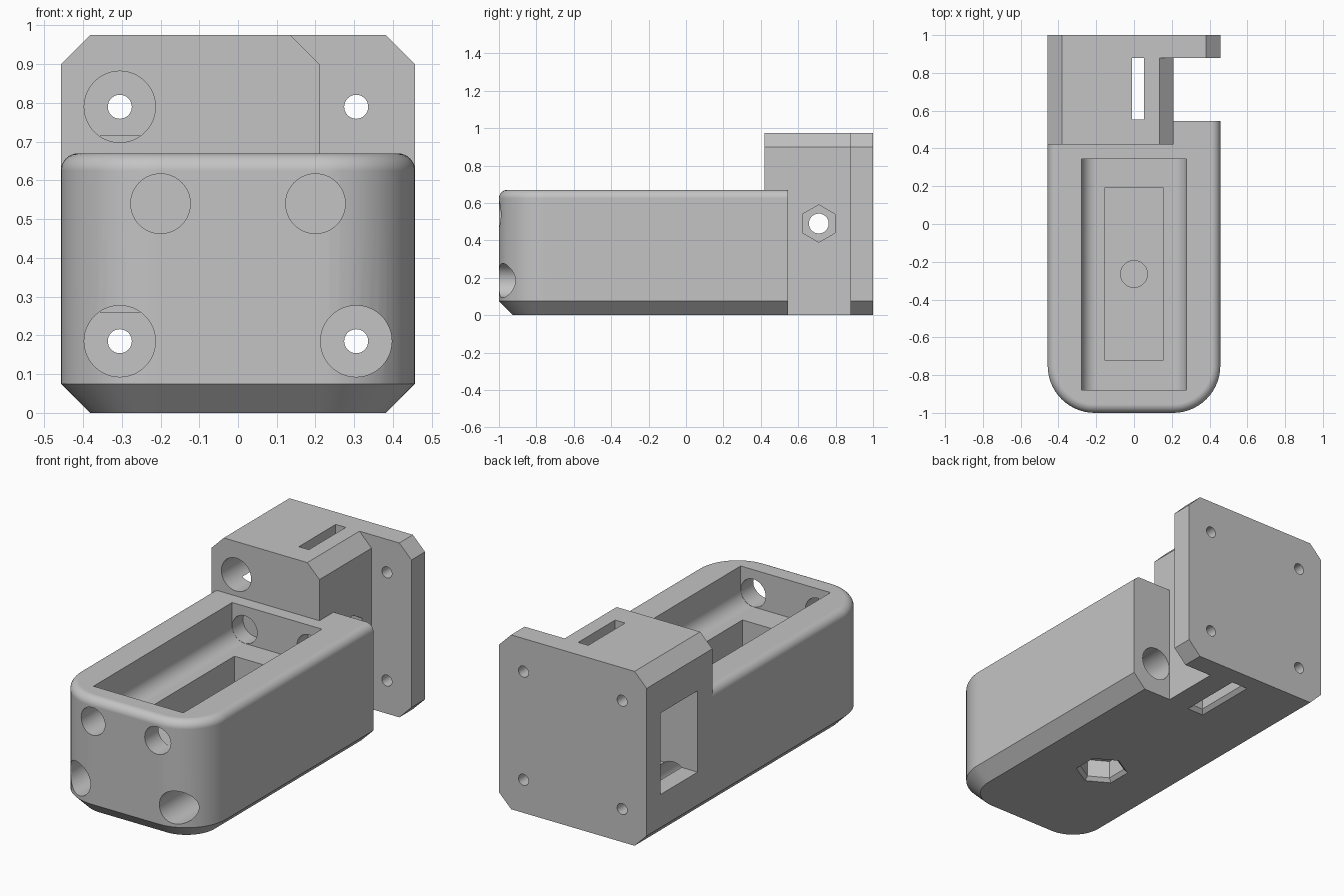
import bpy, bmesh
from math import sin, cos, pi

if "Cube" in bpy.data.objects:
    bpy.data.objects.remove(bpy.data.objects["Cube"], do_unlink=True)

grey = bpy.data.materials.new("plain_grey")
grey.use_nodes = True
grey.diffuse_color = (0.55, 0.55, 0.55, 1)
grey.node_tree.nodes["Principled BSDF"].inputs["Base Color"].default_value = (0.55, 0.55, 0.55, 1)


def loft(name, rings):
    """Closed solid skinned through rings of equal point count."""
    bm = bmesh.new()
    loops = [[bm.verts.new(p) for p in ring] for ring in rings]
    n = len(loops[0])
    for low, high in zip(loops, loops[1:]):
        for i in range(n):
            j = (i + 1) % n
            bm.faces.new((low[i], low[j], high[j], high[i]))
    bm.faces.new(loops[0][::-1])
    bm.faces.new(loops[-1])
    bmesh.ops.recalc_face_normals(bm, faces=bm.faces)
    mesh = bpy.data.meshes.new(name)
    bm.to_mesh(mesh)
    bm.free()
    mesh.materials.append(grey)
    obj = bpy.data.objects.new(name, mesh)
    bpy.context.scene.collection.objects.link(obj)
    return obj


def prism(name, axis, start, end, pts, end_pts=None):
    """Extrude a 2D outline along an axis, optionally to a second outline."""
    place = {"X": lambda a, b, t: (t, a, b),
             "Y": lambda a, b, t: (a, t, b),
             "Z": lambda a, b, t: (a, b, t)}[axis]
    return loft(name, [[place(a, b, start) for a, b in pts],
                       [place(a, b, end) for a, b in end_pts or pts]])


def ngon(cx, cy, r, n=48, turn=0.0):
    return [(cx + r * cos(turn + 2 * pi * i / n), cy + r * sin(turn + 2 * pi * i / n))
            for i in range(n)]


def rect(x0, x1, y0, y1, grow=0.0):
    return [(x0 - grow, y0 - grow), (x1 + grow, y0 - grow),
            (x1 + grow, y1 + grow), (x0 - grow, y1 + grow)]


def arc(cx, cy, r, a0, a1, n):
    return [(cx + r * cos(a0 + (a1 - a0) * i / n), cy + r * sin(a0 + (a1 - a0) * i / n))
            for i in range(n + 1)]


W, TOP, H, CH = 0.457, 0.67, 0.975, 0.075
REAR, PLATE_Y = 0.545, 0.88


# Body: rounded front corners, bevelled bottom, rolled top edge
def body_ring(z, inset):
    x, corner = W - inset, 0.25
    flat = [(x, REAR), (-x, REAR)]
    flat += arc(-W + corner, -1 + corner, corner - inset, pi, 1.5 * pi, 14)
    flat += arc(W - corner, -1 + corner, corner - inset, 1.5 * pi, 2 * pi, 14)
    return [(a, b, z) for a, b in flat]


roll = 0.045
rings = [body_ring(0, CH), body_ring(CH, 0)]
for k in range(9):
    t = k / 8 * pi / 2
    rings.append(body_ring(TOP - roll + roll * sin(t), roll - roll * cos(t)))
body = loft("mount_body", rings)

# Rear tower and mounting plate
tower = prism("tower", "Y", 0.42, PLATE_Y + 0.05,
              [(-W, CH), (CH - W, 0), (0.21, 0), (0.21, H - CH),
               (0.21 - CH, H), (CH - W, H), (-W, H - CH)])
plate = prism("plate", "Y", PLATE_Y, 1,
              [(-W, CH), (CH - W, 0), (W - CH, 0), (W, CH),
               (W, H - CH), (W - CH, H), (CH - W, H), (-W, H - CH)])

# Open trough with rounded lower edges, and the deeper recess in its floor
rod_x, rod_z, rod_r = 0.2, 0.54, 0.077
r = rod_r + 0.001
trough = arc(-rod_x, rod_z, r, pi, 1.5 * pi, 12) + arc(rod_x, rod_z, r, 1.5 * pi, 2 * pi, 12)
trough += [(rod_x + r, 0.8), (-rod_x - r, 0.8)]
cutters = [prism("trough", "Y", -0.88, 0.345, trough),
           prism("recess", "Z", 0.2, 0.6, rect(-0.155, 0.155, -0.72, 0.19))]

# Rod holes through the front wall
for side in (-1, 1):
    cutters.append(prism("rod_hole", "Y", -1.1, 0.44, ngon(side * rod_x, rod_z, rod_r)))

# Deep screw bores and the four plate holes
low, high, bolt_x = 0.185, 0.79, 0.305
for x, z, y0, y1 in ((-bolt_x, low, -1.1, 0.875), (bolt_x, low, -1.1, 0.8),
                     (-bolt_x, high, 0.3, 0.875)):
    cutters.append(prism("screw_bore", "Y", y0, y1, ngon(x, z, 0.092)))
for x in (-bolt_x, bolt_x):
    for z in (low, high):
        cutters.append(prism("plate_hole", "Y", 0.84, 1.1, ngon(x, z, 0.031, 32)))

# Side window, vertical slot, tension screw hole and its nut seat
slot = (-0.01, 0.052, 0.552, 0.878)
cutters += [
    prism("window", "X", -0.6, 0.049, rect(0.55, PLATE_Y, 0.26, 0.715)),
    prism("slot", "Z", -0.1, 1.1, rect(*slot)),
    prism("slot_bevel", "Z", -0.01, 0.02, rect(*slot, 0.03), rect(*slot)),
    prism("tension_hole", "X", 0.0, 0.3, ngon(0.71, 0.49, 0.053)),
    prism("tension_nut", "X", 0.13, 0.3, ngon(0.71, 0.49, 0.1, 6, pi / 2)),
]

# Bottom nut seat, closed off by a thin web below the recess hole
nut_y = -0.265
cutters += [
    prism("bottom_nut", "Z", -0.1, 0.12, ngon(0, nut_y, 0.118, 6, pi / 2)),
    prism("bottom_bevel", "Z", -0.01, 0.02, ngon(0, nut_y, 0.148, 6, pi / 2),
          ngon(0, nut_y, 0.118, 6, pi / 2)),
    prism("recess_hole", "Z", 0.13, 0.4, ngon(0, nut_y, 0.071)),
]

# Join the parts, then cut the openings
bpy.ops.object.select_all(action="DESELECT")
bpy.context.view_layer.objects.active = body
body.select_set(True)
for tool, mode in [(tower, "UNION"), (plate, "UNION")] + [(c, "DIFFERENCE") for c in cutters]:
    tool.hide_render = True
    mod = body.modifiers.new(tool.name, "BOOLEAN")
    mod.operation, mod.solver, mod.object = mode, "EXACT", tool
    bpy.ops.object.modifier_apply(modifier=mod.name)
    bpy.data.objects.remove(tool, do_unlink=True)

bpy.ops.object.shade_smooth_by_angle(angle=pi / 7)
weighted = body.modifiers.new("even_shading", "WEIGHTED_NORMAL")
weighted.keep_sharp = True
